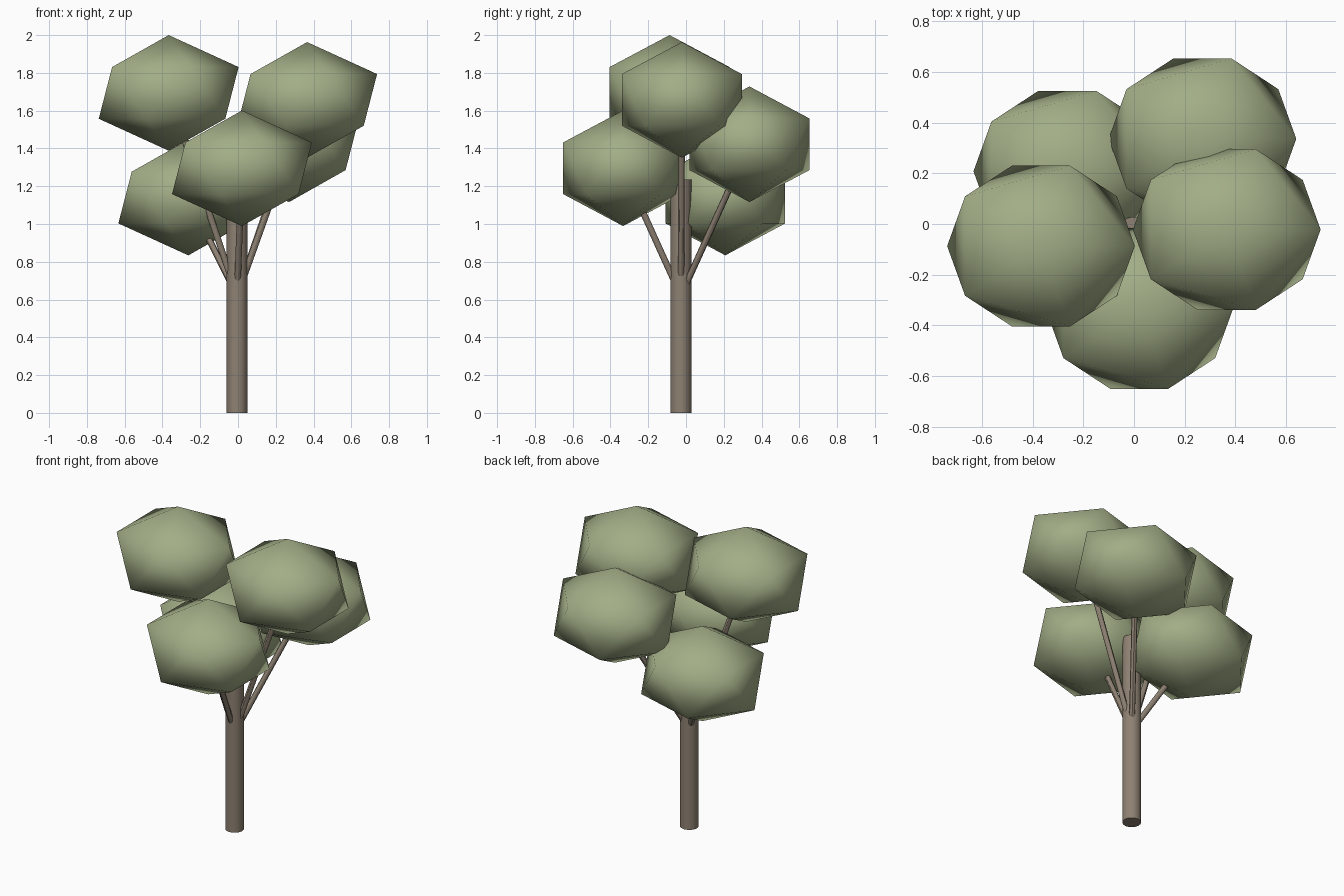
import bpy
from mathutils import Vector

if "Cube" in bpy.data.objects:
    bpy.data.objects.remove(bpy.data.objects["Cube"])


def material(name, color):
    m = bpy.data.materials.new(name)
    m.diffuse_color = color
    m.use_nodes = True
    m.node_tree.nodes["Principled BSDF"].inputs["Base Color"].default_value = m.diffuse_color
    return m


leaf_mat = material("leaf_green", (0.36, 0.42, 0.24, 1))
bark_mat = material("bark_brown", (0.27, 0.22, 0.17, 1))


def rod(name, start, end, radius, sides):
    """Straight round limb between two points."""
    start, end = Vector(start), Vector(end)
    axis = end - start
    bpy.ops.mesh.primitive_cylinder_add(vertices=sides, radius=radius, depth=axis.length,
                                        location=(start + end) / 2)
    ob = bpy.context.object
    ob.name = name
    ob.rotation_euler = axis.to_track_quat('Z', 'Y').to_euler()
    ob.data.materials.append(bark_mat)
    bpy.ops.object.shade_smooth_by_angle()
    return ob


def leaf_clump(name, center):
    """Flattened icosahedron with smooth shading."""
    bpy.ops.mesh.primitive_ico_sphere_add(subdivisions=1, radius=1, location=center)
    ob = bpy.context.object
    ob.name = name
    ob.scale = (0.414, 0.373, 0.306)
    ob.data.materials.append(leaf_mat)
    bpy.ops.object.shade_smooth()
    return ob


# Trunk
TX, TY = -0.005, -0.027
rod("trunk", (TX, TY, 0), (TX, TY, 1.235), 0.055, 16)

# Leaf clumps, each carried by a branch fanning out of the trunk
clumps = {
    "upper_left": (-0.367, -0.087, 1.694),
    "upper_right": (0.366, -0.022, 1.657),
    "back_right": (0.27, 0.336, 1.422),
    "front": (0.021, -0.333, 1.295),
    "back_left": (-0.263, 0.208, 1.14),
}
for label, center in clumps.items():
    leaf_clump("leaf_clump_" + label, center)
    rod("branch_" + label, (TX, TY, 0.62), center, 0.017, 12)
